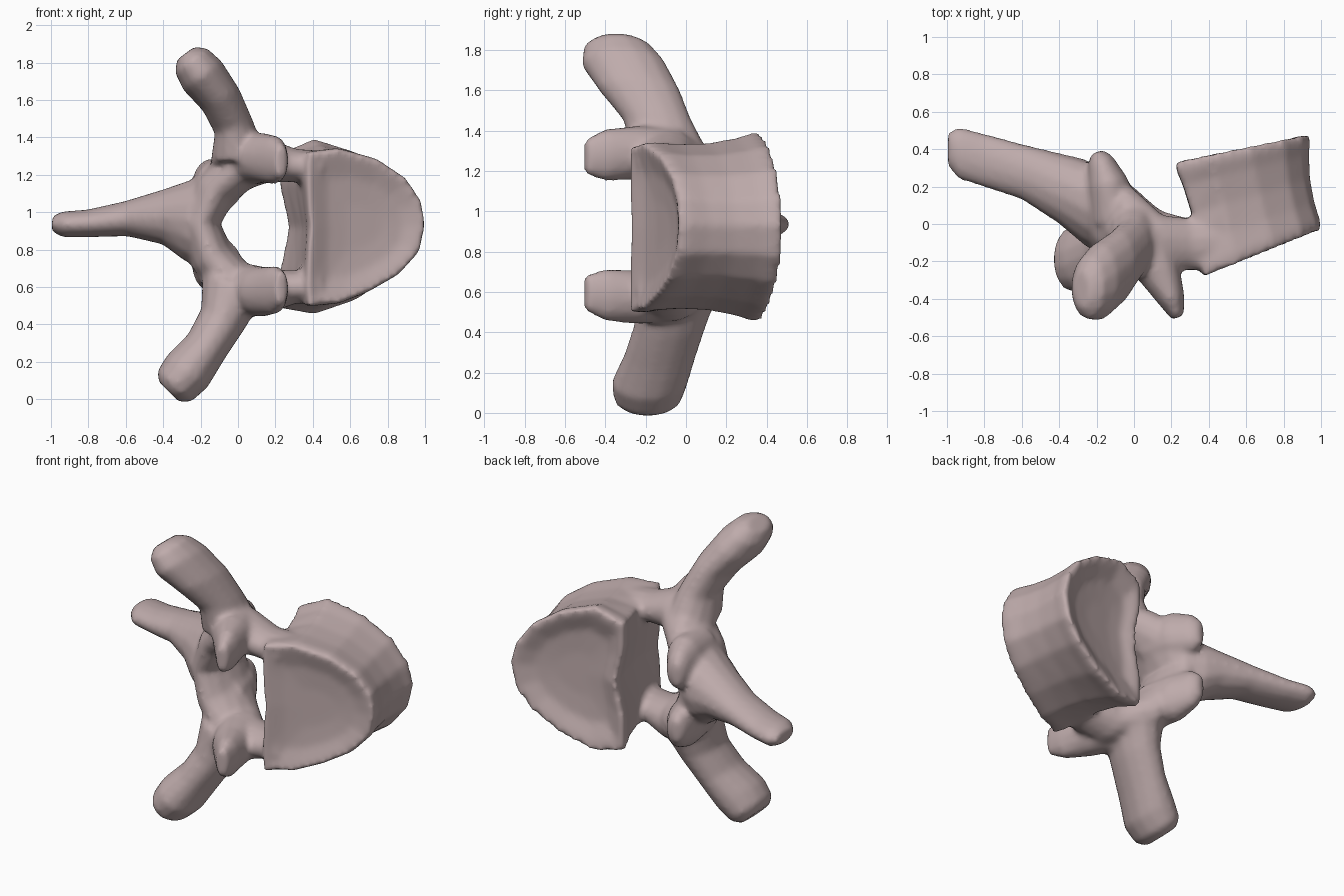
import bpy, bmesh, math
from mathutils import Vector

cube = bpy.data.objects.get("Cube")
if cube:
    bpy.data.objects.remove(cube, do_unlink=True)

Y, Z = Vector((0, 1, 0)), Vector((0, 0, 1))
bm = bmesh.new()


def skin(rings, caps=True):
    """Bridge closed rings of points into a closed skin."""
    loops = [[bm.verts.new(p) for p in ring] for ring in rings]
    n = len(loops[0])
    faces = []
    for a, b in zip(loops, loops[1:]):
        for i in range(n):
            j = (i + 1) % n
            faces.append(bm.faces.new((a[i], a[j], b[j], b[i])))
    faces.append(bm.faces.new(loops[0][::-1]))
    faces.append(bm.faces.new(loops[-1]))
    bmesh.ops.recalc_face_normals(bm, faces=faces)


def limb(stations, ref=Y, sides=14):
    """Oval tube; each station is x, y, z, half size along ref, half size across."""
    pts = [Vector(s[:3]) for s in stations]
    rings = []
    for i, s in enumerate(stations):
        tangent = pts[min(i + 1, len(pts) - 1)] - pts[max(i - 1, 0)]
        across = tangent.cross(ref).normalized()
        ring = []
        for k in range(sides):
            a = math.tau * k / sides
            ring.append(pts[i] + ref * (s[3] * math.cos(a)) + across * (s[4] * math.sin(a)))
        rings.append(ring)
    skin(rings)


# Vertebral body: front and back rims (x, z), pinched between, with dished ends
front_rim = [(.38, 1.32), (.55, 1.335), (.75, 1.28), (.9, 1.18), (.98, 1.06),
             (1.0, .93), (.97, .79), (.86, .67), (.7, .58), (.55, .52),
             (.38, .5), (.37, .65), (.385, .92), (.37, 1.18)]
back_rim = [(.22, 1.31), (.4, 1.39), (.62, 1.32), (.8, 1.2), (.9, 1.06),
            (.935, .93), (.9, .78), (.8, .65), (.62, .53), (.4, .455),
            (.22, .49), (.22, .68), (.27, .92), (.22, 1.15)]


def body_ring(t, scale, dish=0.0):
    cx, cz = .67 - .1 * t, .92
    ring = []
    for (fx, fz), (bx, bz) in zip(front_rim, back_rim):
        x = cx + (fx + (bx - fx) * t - cx) * scale
        z = cz + (fz + (bz - fz) * t - cz) * scale
        y0 = -.29 + (x - .36) * .4
        y1 = .33 + (x - .2) * .21
        ring.append((x, y0 + (y1 - y0) * t + dish, z))
    return ring


skin([body_ring(0, .3, .05), body_ring(0, .65, .04), body_ring(0, .9, .01),
      body_ring(0, 1), body_ring(.1, 1.01), body_ring(.3, .96), body_ring(.55, .94),
      body_ring(.8, .97), body_ring(.92, 1.01), body_ring(1, 1),
      body_ring(1, .88, -.01), body_ring(1, .65, -.05), body_ring(1, .3, -.06)])

# Arch of pedicles and laminae round the canal
limb([(.45, -.1, 1.24, .15, .09), (.3, -.11, 1.25, .14, .09),
      (.15, -.1, 1.28, .15, .125), (0, -.02, 1.235, .2, .13),
      (-.13, .06, 1.11, .23, .12), (-.2, .08, .94, .23, .11),
      (-.14, .06, .76, .23, .12), (-.01, 0, .61, .2, .13),
      (.15, -.08, .575, .15, .125), (.3, -.11, .6, .14, .09),
      (.45, -.1, .61, .15, .09)])

# Spinous process
limb([(-.995, .4, .94, .09, .04), (-.94, .38, .935, .14, .07), (-.8, .34, .94, .145, .075),
      (-.6, .28, .965, .15, .095), (-.4, .19, .975, .19, .15),
      (-.27, .12, .96, .23, .22), (-.17, .08, .95, .22, .26)])

# Upper and lower transverse processes
limb([(0, -.08, 1.28, .2, .15), (-.02, -.14, 1.45, .17, .11),
      (-.09, -.23, 1.6, .2, .115), (-.19, -.31, 1.73, .21, .13),
      (-.25, -.34, 1.81, .17, .11), (-.28, -.35, 1.85, .1, .06)])
limb([(-.02, -.03, .62, .2, .18), (-.08, -.08, .43, .18, .13),
      (-.17, -.13, .28, .18, .12), (-.27, -.18, .15, .19, .14),
      (-.34, -.19, .07, .17, .125), (-.37, -.19, .04, .12, .08)])

# Articular processes: a forward pair and a backward pair
for z, side in ((1.28, 1), (.585, -1)):
    limb([(.05, -.05, z, .14, .15), (.13, -.25, z + .01 * side, .135, .12),
          (.2, -.4, z, .13, .075), (.235, -.5, z - .01 * side, .09, .035)], ref=Z)
for z, side in ((1.14, 1), (.72, -1)):
    limb([(-.1, .02, z, .14, .13), (-.14, .22, z, .15, .11),
          (-.18, .34, z - .02 * side, .12, .07), (-.2, .385, z - .03 * side, .07, .035)], ref=Z)

mesh = bpy.data.meshes.new("vertebra")
bm.to_mesh(mesh)
bm.free()
vertebra = bpy.data.objects.new("vertebra", mesh)
bpy.context.collection.objects.link(vertebra)

# Fuse the parts into one bone surface and soften the joins
fuse = vertebra.modifiers.new("fuse", 'REMESH')
fuse.mode = 'VOXEL'
fuse.voxel_size = .018
fuse.use_smooth_shade = True
soften = vertebra.modifiers.new("soften", 'SMOOTH')
soften.factor = .5
soften.iterations = 7

# Bone colour
bone = bpy.data.materials.new("pale pinkish bone")
bone.use_nodes = True
colour = (.52, .41, .41, 1)
bone.diffuse_color = colour
shader = bone.node_tree.nodes["Principled BSDF"]
shader.inputs["Base Color"].default_value = colour
shader.inputs["Roughness"].default_value = .7
mesh.materials.append(bone)
